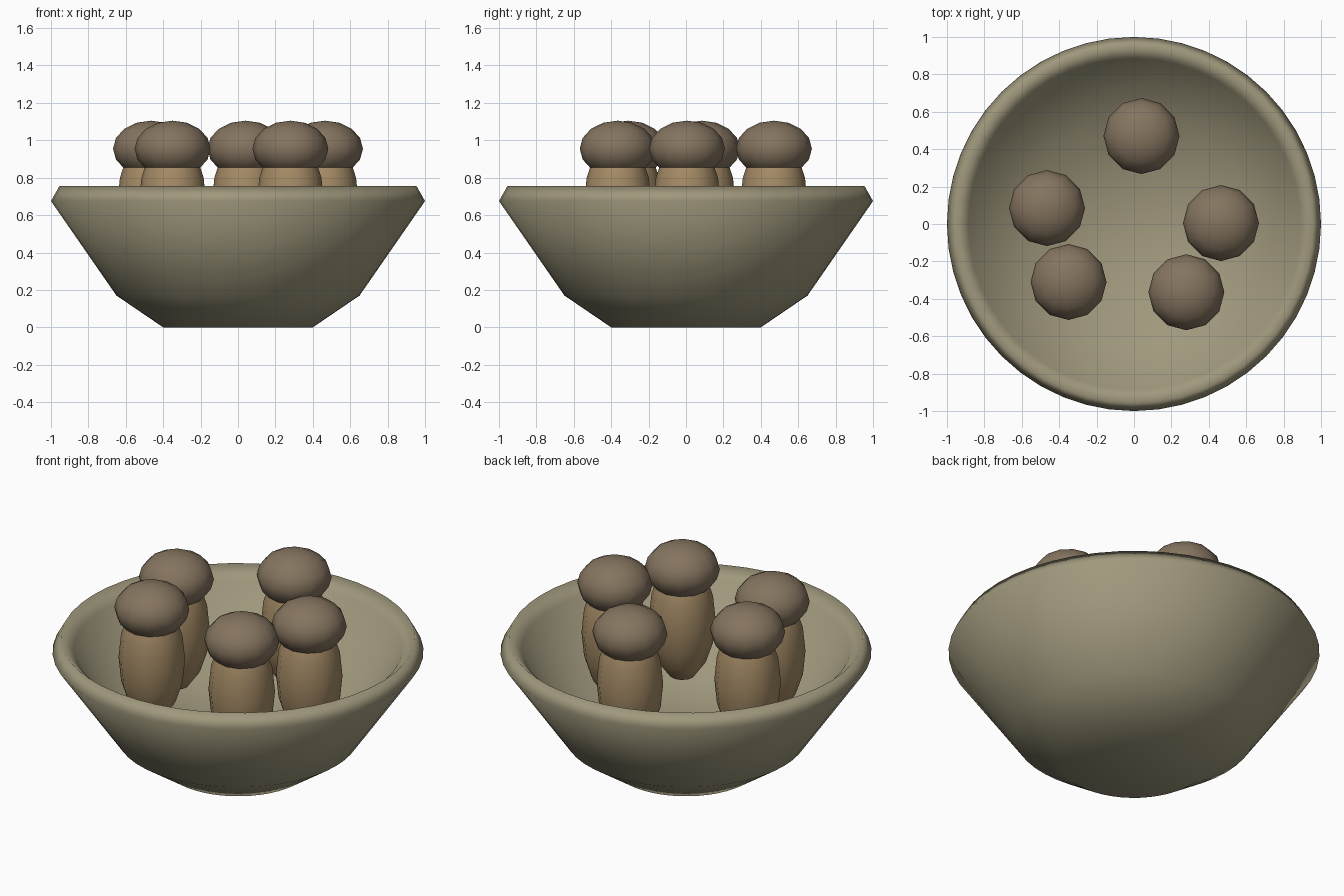
import bpy, bmesh, math
from mathutils import Matrix

if "Cube" in bpy.data.objects:
    bpy.data.objects.remove(bpy.data.objects["Cube"])


def material(name, rgb):
    m = bpy.data.materials.new(name)
    m.diffuse_color = (*rgb, 1)
    m.use_nodes = True
    m.node_tree.nodes["Principled BSDF"].inputs["Base Color"].default_value = m.diffuse_color
    return m


CLAY = material("grey_olive_clay", (0.35, 0.315, 0.205))
CAP = material("brown_cap", (0.235, 0.175, 0.115))
STEM = material("tan_stem", (0.37, 0.255, 0.13))


def finish(name, bm, mat):
    bmesh.ops.recalc_face_normals(bm, faces=bm.faces)
    for f in bm.faces:
        f.smooth = True
    mesh = bpy.data.meshes.new(name)
    bm.to_mesh(mesh)
    bm.free()
    mesh.materials.append(mat)
    obj = bpy.data.objects.new(name, mesh)
    bpy.context.collection.objects.link(obj)
    return obj


def lathe(name, profile, steps, mat):
    bm = bmesh.new()
    vs = [bm.verts.new((r, 0, z)) for r, z in profile]
    edges = [bm.edges.new(pair) for pair in zip(vs, vs[1:])]
    bmesh.ops.spin(bm, geom=vs + edges, cent=(0, 0, 0), axis=(0, 0, 1),
                   angle=math.tau, steps=steps)
    bmesh.ops.remove_doubles(bm, verts=bm.verts, dist=0.0005)
    return finish(name, bm, mat)


def ellipsoid(name, centre, radius, height, mat):
    bm = bmesh.new()
    bmesh.ops.create_uvsphere(bm, u_segments=12, v_segments=8, radius=1,
                              matrix=Matrix.Diagonal((radius, radius, height, 1)))
    obj = finish(name, bm, mat)
    obj.location = centre
    return obj


# Bowl: outer wall, bevelled rim, inner wall and floor in one profile
lathe("bowl", [(0, 0), (0.4, 0), (0.65, 0.17), (1.0, 0.675), (0.955, 0.755),
               (0.885, 0.69), (0.6, 0.27), (0, 0.265)], 48, CLAY)

# Five mushrooms standing in a ring
spots = [(0.04, 0.47), (-0.465, 0.085), (-0.35, -0.31), (0.28, -0.365), (0.465, 0.005)]
for i, (x, y) in enumerate(spots, 1):
    ellipsoid(f"mushroom_stem_{i}", (x, y, 0.66), 0.18, 0.365, STEM)
    ellipsoid(f"mushroom_cap_{i}", (x, y, 0.955), 0.203, 0.15, CAP)
